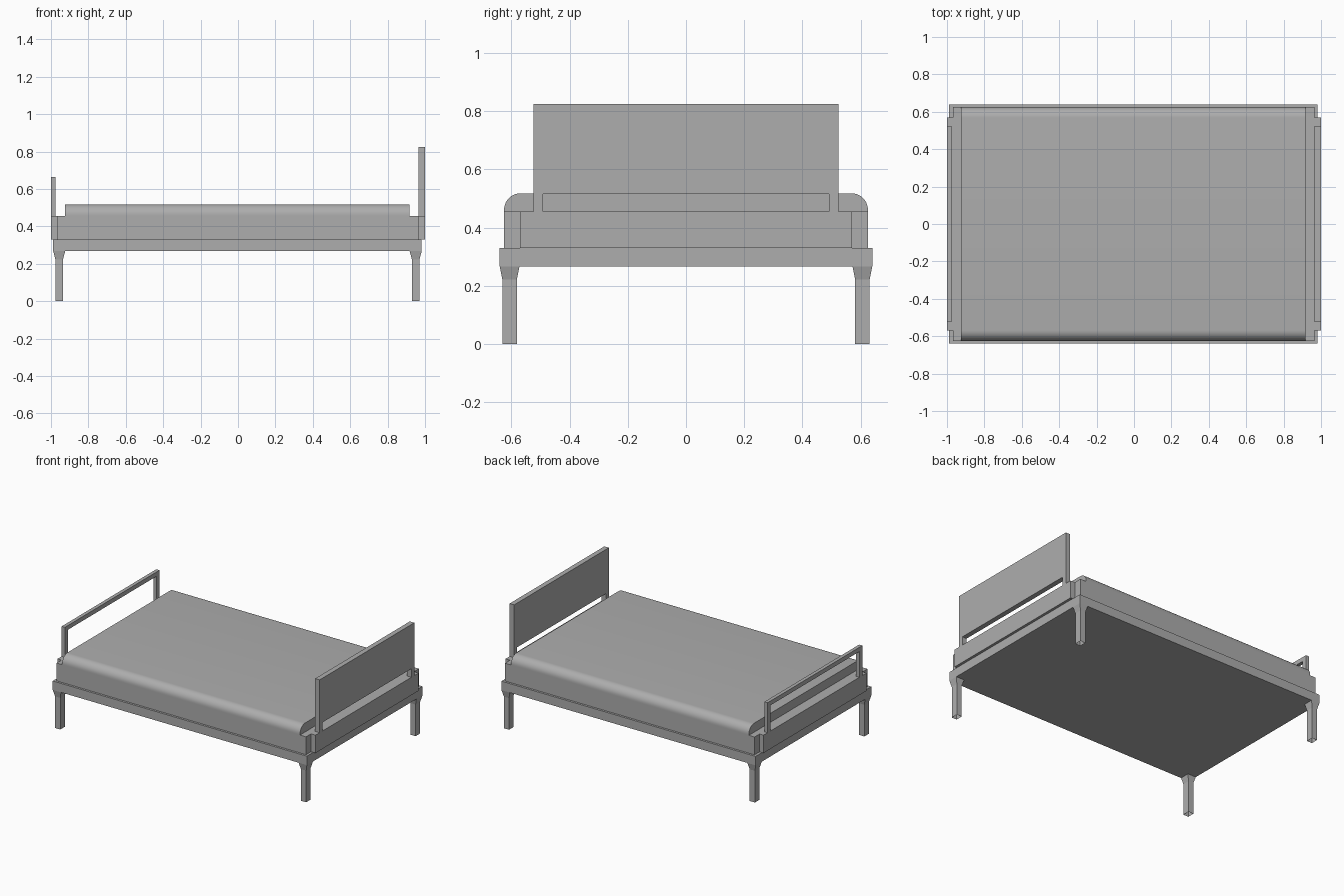
import bpy, bmesh, math

if "Cube" in bpy.data.objects:
    bpy.data.objects.remove(bpy.data.objects["Cube"])

# Dark grey finish shared by every part
grey = bpy.data.materials.new("dark_grey")
grey.diffuse_color = (0.42, 0.42, 0.42, 1)
grey.use_nodes = True
grey.node_tree.nodes["Principled BSDF"].inputs["Base Color"].default_value = grey.diffuse_color


def new_object(name, bm):
    mesh = bpy.data.meshes.new(name)
    bm.to_mesh(mesh)
    bm.free()
    mesh.materials.append(grey)
    obj = bpy.data.objects.new(name, mesh)
    bpy.context.collection.objects.link(obj)
    return obj


def loft_rects(name, rects, open_bottom=False):
    """Stack of rectangles (x0, x1, y0, y1, z) skinned into a solid."""
    bm = bmesh.new()
    rings = [[bm.verts.new((x, y, z)) for x, y in ((x0, y0), (x1, y0), (x1, y1), (x0, y1))]
             for x0, x1, y0, y1, z in rects]
    for low, high in zip(rings, rings[1:]):
        for i in range(4):
            j = (i + 1) % 4
            bm.faces.new((low[i], low[j], high[j], high[i]))
    if not open_bottom:
        bm.faces.new(rings[0][::-1])
    bm.faces.new(rings[-1])
    return new_object(name, bm)


def box(name, x0, x1, y, z0, z1, y0=None):
    y0 = -y if y0 is None else y0
    return loft_rects(name, [(x0, x1, y0, y, z0), (x0, x1, y0, y, z1)])


def extrude_x(name, profile, x0, x1):
    """Extrude a closed (y, z) profile along x."""
    bm = bmesh.new()
    face = bm.faces.new([bm.verts.new((x0, y, z)) for y, z in profile])
    ext = bmesh.ops.extrude_face_region(bm, geom=[face], use_keep_orig=True)
    verts = [v for v in ext["geom"] if isinstance(v, bmesh.types.BMVert)]
    bmesh.ops.translate(bm, verts=verts, vec=(x1 - x0, 0, 0))
    bmesh.ops.recalc_face_normals(bm, faces=bm.faces)
    return new_object(name, bm)


# Base frame
CX = -0.003
box("base_frame", -0.988, 0.982, 0.64, 0.267, 0.33)

# Legs with open feet, flaring into the frame corners
for sx, end in ((-1, "foot"), (1, "head")):
    for sy, side in ((-1, "front"), (1, "back")):
        rects = []
        for a, b, c, d, z in ((0.933, 0.973, 0.581, 0.631, 0.0),
                              (0.933, 0.973, 0.581, 0.631, 0.222),
                              (0.921, 0.985, 0.572, 0.64, 0.267)):
            xs = sorted((CX + sx * a, CX + sx * b))
            ys = sorted((sy * c, sy * d))
            rects.append((*xs, *ys, z))
        loft_rects(f"{end}_{side}_leg", rects, open_bottom=True)

# Mattress: full-length lower layer and rounded upper layer
TOP, LEDGE, HALF, R = 0.518, 0.455, 0.625, 0.057
box("mattress_lower", -0.969, 0.965, HALF, 0.33, LEDGE)
arc = [(HALF - R + R * math.cos(t), TOP - R + R * math.sin(t))
       for t in (math.pi / 2 * i / 10 for i in range(11))]
profile = [(HALF, LEDGE)] + arc + [(-y, z) for y, z in reversed(arc)] + [(-HALF, LEDGE)]
upper = extrude_x("mattress_upper", profile, -0.925, 0.918)
bpy.context.view_layer.objects.active = upper
upper.select_set(True)
bpy.ops.object.shade_smooth_by_angle(angle=math.radians(30))

# Headboard: bottom rail, short posts, tall panel
box("headboard_rail", 0.965, 1.0, 0.57, 0.33, LEDGE)
box("headboard_panel", 0.965, 1.0, 0.524, 0.515, 0.825)

# Footboard: bottom rail, posts, slim top bar
box("footboard_rail", -1.0, -0.969, 0.57, 0.33, LEDGE)
box("footboard_bar", -1.0, -0.975, 0.524, 0.635, 0.665)

for sy, side in ((-1, "front"), (1, "back")):
    y0, y1 = sorted((sy * 0.492, sy * 0.524))
    box(f"headboard_{side}_post", 0.965, 1.0, y1, LEDGE, 0.515, y0)
    box(f"footboard_{side}_post", -1.0, -0.975, y1, LEDGE, 0.635, y0)
